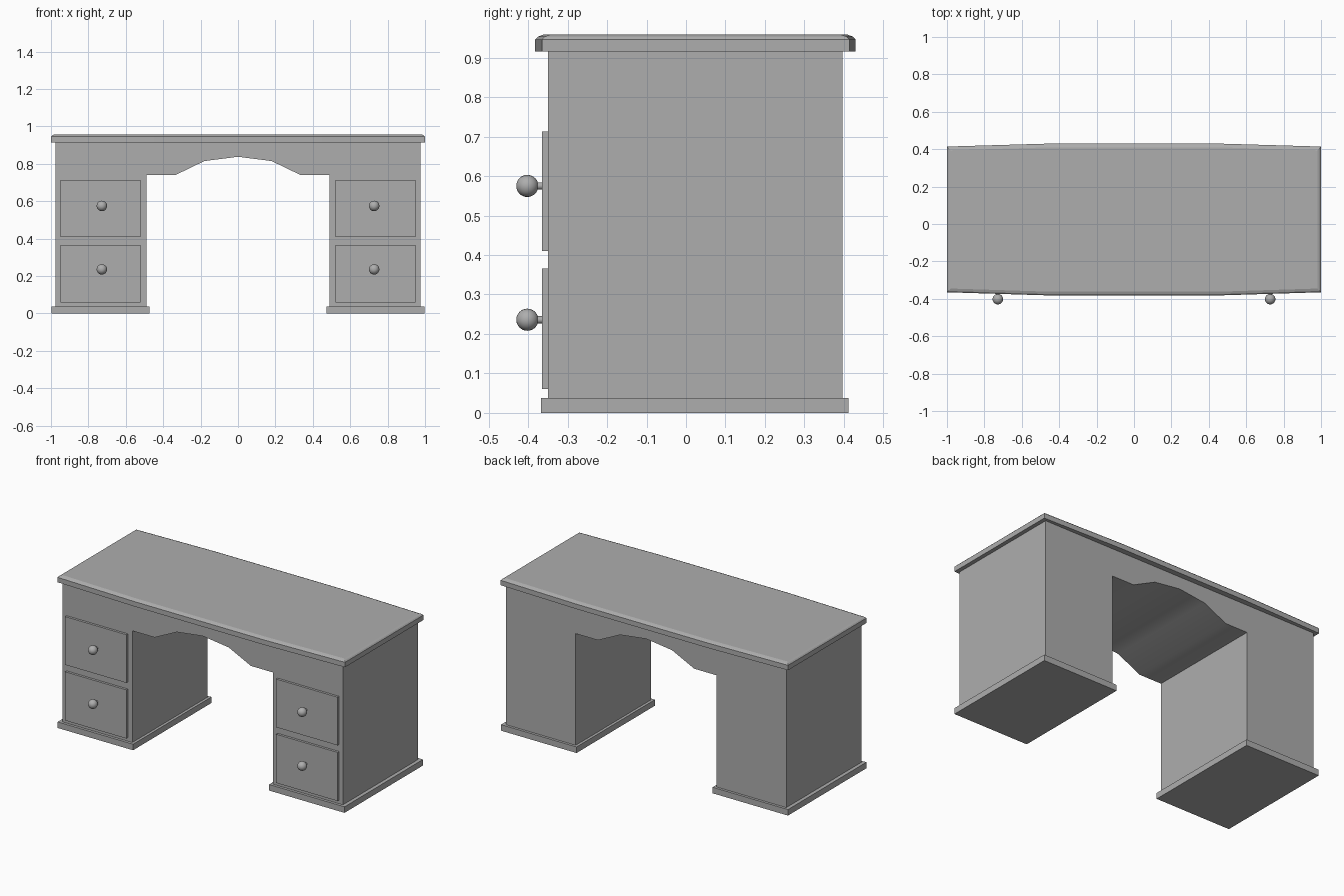
import bpy
import bmesh
import math

cube = bpy.data.objects.get("Cube")
if cube:
    bpy.data.objects.remove(cube, do_unlink=True)

grey = bpy.data.materials.new("plain grey")
grey.use_nodes = True
COLOUR = (0.42, 0.42, 0.42, 1)
grey.diffuse_color = COLOUR
for node in grey.node_tree.nodes:
    if node.type == 'BSDF_PRINCIPLED':
        node.inputs["Base Color"].default_value = COLOUR


def finish(name, bm, smooth=False):
    bmesh.ops.recalc_face_normals(bm, faces=bm.faces)
    mesh = bpy.data.meshes.new(name)
    bm.to_mesh(mesh)
    bm.free()
    mesh.materials.append(grey)
    obj = bpy.data.objects.new(name, mesh)
    bpy.context.collection.objects.link(obj)
    if smooth:
        bpy.ops.object.select_all(action='DESELECT')
        obj.select_set(True)
        bpy.context.view_layer.objects.active = obj
        bpy.ops.object.shade_smooth_by_angle(angle=math.radians(35))
    return obj


def stack(name, rings, smooth=False):
    """Closed solid bridging a list of matching point rings."""
    bm = bmesh.new()
    loops = [[bm.verts.new(p) for p in ring] for ring in rings]
    n = len(loops[0])
    for a, b in zip(loops, loops[1:]):
        for i in range(n):
            j = (i + 1) % n
            bm.faces.new((a[i], a[j], b[j], b[i]))
    bm.faces.new(loops[0])
    bm.faces.new(loops[-1])
    return finish(name, bm, smooth)


def box(name, x0, x1, y0, y1, z0, z1):
    ring = [(x0, y0), (x1, y0), (x1, y1), (x0, y1)]
    return stack(name, [[(x, y, z) for x, y in ring] for z in (z0, z1)])


# Desk body: arched front profile extruded through the depth
half = [(0.18, 0.815), (0.335, 0.74), (0.49, 0.74), (0.49, 0.0),
        (0.975, 0.0), (0.975, 0.916)]
profile = [(0, 0.838)] + half + [(-x, z) for x, z in reversed(half)]
stack("desk_body", [[(x, y, z) for x, z in profile] for y in (-0.35, 0.396)], True)


# Desktop: slightly bowed front and back, chamfered upper edge
def top_ring(inset, z):
    e, f, b = 1 - inset, -0.382 + inset, 0.43 - inset
    pts = [(-e, f + 0.017), (-0.45, f), (0.45, f), (e, f + 0.017),
           (e, b - 0.016), (0.45, b), (-0.45, b), (-e, b - 0.016)]
    return [(x, y, z) for x, y in pts]


stack("desktop", [top_ring(0, 0.915), top_ring(0, 0.946),
                  top_ring(0.007, 0.953), top_ring(0.02, 0.958)])


# Turned knob: stem and ball revolved around the y axis
def knob(name, x, z):
    radius, centre = 0.028, -0.402
    outline = [(0.009, -0.362)]
    for k in range(2, 16):
        a = math.pi * k / 16
        outline.append((radius * math.sin(a), centre + radius * math.cos(a)))
    outline.insert(1, (0.009, outline[1][1]))
    n = 20
    rings = [[(x + r * math.cos(math.tau * i / n), y, z + r * math.sin(math.tau * i / n))
              for i in range(n)] for r, y in outline]
    stack(name, rings, True)


# Pedestal trim, drawers and knobs on both sides
for side, s in (("left", 1), ("right", -1)):
    x0, x1 = sorted((s * 0.473, s * 0.998))
    box(side + "_plinth", x0, x1, -0.367, 0.412, 0, 0.038)
    d0, d1 = sorted((s * 0.521, s * 0.948))
    for level, z0, z1, kz in (("lower", 0.06, 0.366, 0.236), ("upper", 0.41, 0.713, 0.575)):
        box(f"{side}_{level}_drawer", d0, d1, -0.365, -0.34, z0, z1)
        knob(f"{side}_{level}_knob", s * 0.728, kz)
